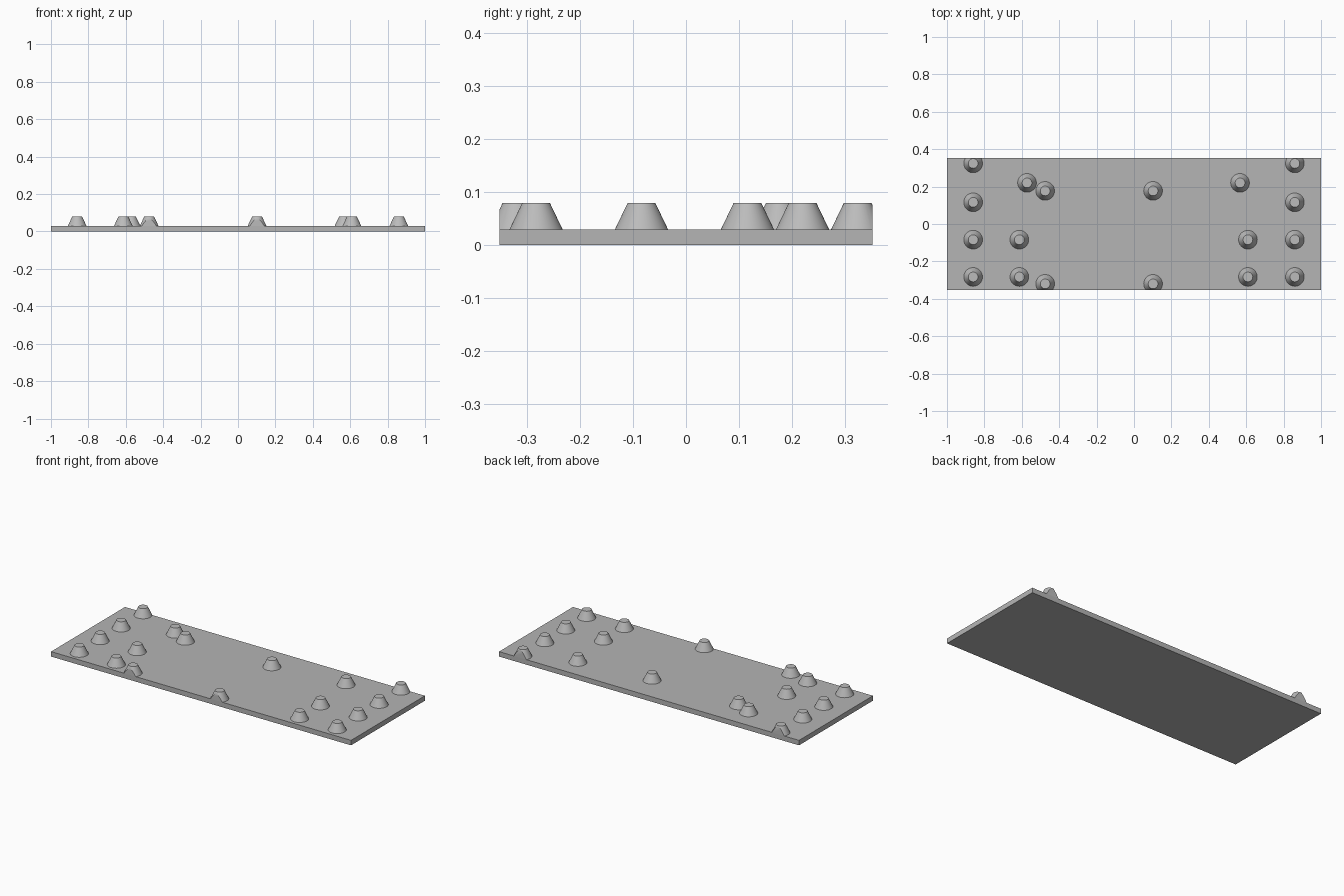
import bpy, bmesh, math
from mathutils import Vector

cube = bpy.data.objects.get("Cube")
if cube:
    bpy.data.objects.remove(cube, do_unlink=True)

HALF_X, HALF_Y = 1.0, 0.352
PLATE_TOP, STUD_TOP = 0.03, 0.08


def make_material(name, grey):
    mat = bpy.data.materials.new(name)
    mat.use_nodes = True
    colour = (grey, grey, grey, 1)
    mat.diffuse_color = colour
    mat.node_tree.nodes["Principled BSDF"].inputs["Base Color"].default_value = colour
    return mat


def finish(name, bm, mat):
    mesh = bpy.data.meshes.new(name)
    bm.to_mesh(mesh)
    bm.free()
    mesh.materials.append(mat)
    obj = bpy.data.objects.new(name, mesh)
    bpy.context.collection.objects.link(obj)
    return obj


plate_grey = make_material("plate grey", 0.46)
stud_grey = make_material("stud grey", 0.5)

# Base plate
bm = bmesh.new()
bmesh.ops.create_cube(bm, size=1)
bmesh.ops.scale(bm, vec=(2 * HALF_X, 2 * HALF_Y, PLATE_TOP), verts=bm.verts)
bmesh.ops.translate(bm, vec=(0, 0, PLATE_TOP / 2), verts=bm.verts)
finish("base_plate", bm, plate_grey)


def add_stud(x, y):
    """Tapered stud, trimmed flush with the plate's long edges."""
    bm = bmesh.new()
    bmesh.ops.create_cone(bm, cap_ends=True, segments=48, radius1=0.05,
                          radius2=0.026, depth=STUD_TOP - PLATE_TOP)
    bmesh.ops.translate(bm, vec=(x, y, (STUD_TOP + PLATE_TOP) / 2), verts=bm.verts)
    for side in (-1, 1):
        geom = bm.verts[:] + bm.edges[:] + bm.faces[:]
        cut = bmesh.ops.bisect_plane(bm, geom=geom, plane_co=Vector((0, side * HALF_Y, 0)),
                                     plane_no=Vector((0, side, 0)), clear_outer=True)
        edges = [e for e in cut["geom_cut"] if isinstance(e, bmesh.types.BMEdge)]
        if edges:
            bmesh.ops.holes_fill(bm, edges=edges, sides=0)
    bmesh.ops.recalc_face_normals(bm, faces=bm.faces)
    stud = finish("stud", bm, stud_grey)
    bpy.ops.object.select_all(action="DESELECT")
    stud.select_set(True)
    bpy.context.view_layer.objects.active = stud
    bpy.ops.object.shade_smooth_by_angle(angle=math.radians(30))


# Stud rows: x positions shared by each list of y positions
rows = [
    ((-0.86, 0.86), (-0.283, -0.084, 0.116, 0.324)),
    ((-0.613, 0.609), (-0.283, -0.084)),
    ((-0.572, 0.567), (0.22,)),
    ((-0.475, 0.102), (-0.32, 0.177)),
]
for xs, ys in rows:
    for x in xs:
        for y in ys:
            add_stud(x, y)
